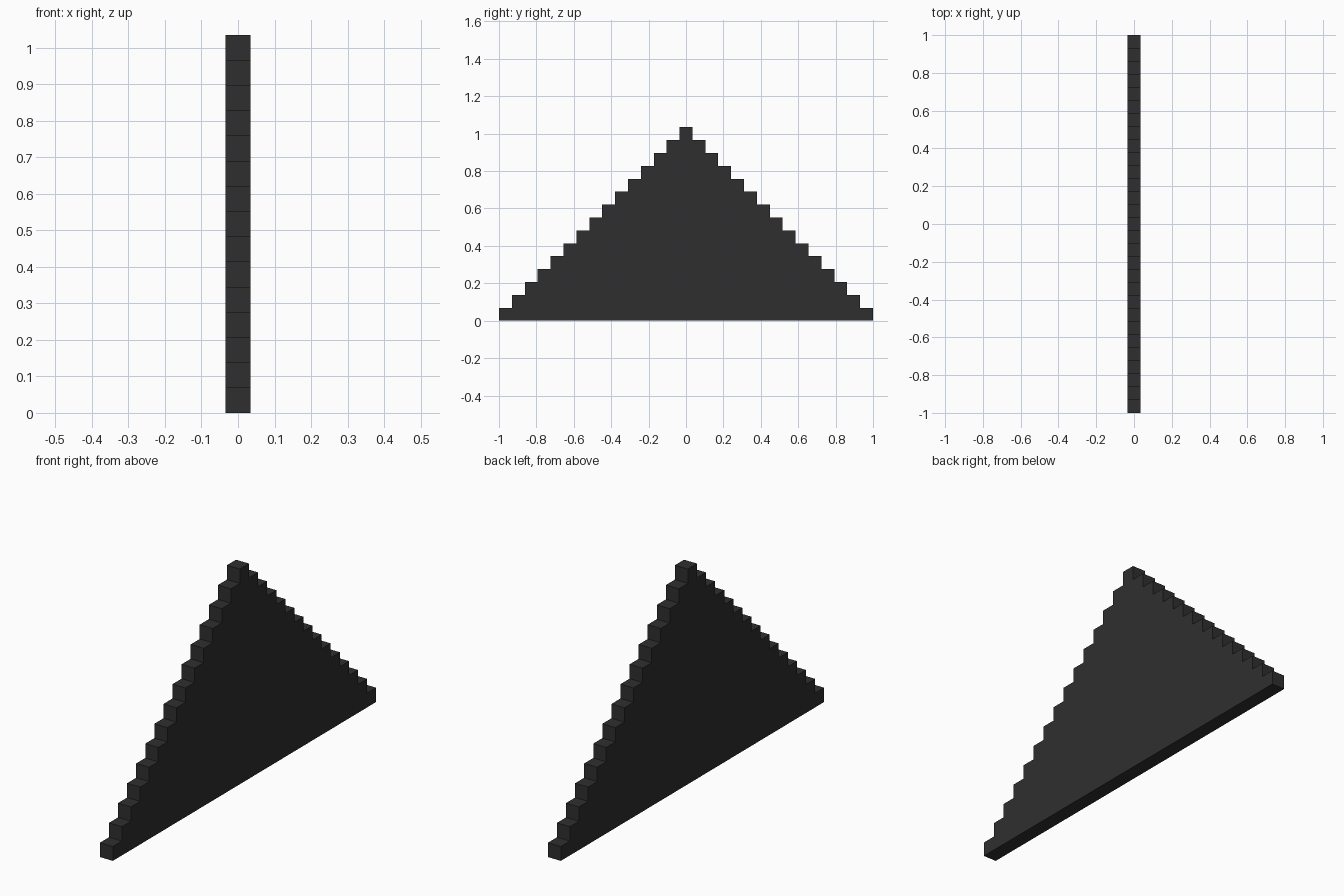
import bpy
import bmesh

if "Cube" in bpy.data.objects:
    bpy.data.objects.remove(bpy.data.objects["Cube"])

ROWS = 15
S = 2 / (2 * ROWS - 1)      # step size: 29 steps across the base

mat = bpy.data.materials.new("charcoal black")
mat.diffuse_color = (0.028, 0.028, 0.028, 1)
mat.use_nodes = True
mat.node_tree.nodes["Principled BSDF"].inputs["Base Color"].default_value = mat.diffuse_color

# Stepped outline: right half climbs to the peak, left half mirrors it
right = []
for i in range(ROWS):
    half = (ROWS - i - 0.5) * S
    right += [(half, i * S), (half, (i + 1) * S)]
outline = right + [(-y, z) for y, z in reversed(right)]

# Extrude the outline through one step of thickness
bm = bmesh.new()
face = bm.faces.new([bm.verts.new((-S / 2, y, z)) for y, z in outline])
ext = bmesh.ops.extrude_face_region(bm, geom=[face])
verts = [v for v in ext["geom"] if isinstance(v, bmesh.types.BMVert)]
bmesh.ops.translate(bm, verts=verts, vec=(S, 0, 0))

# Keep the closed shell with outward normals
if not face.is_valid or len(bm.faces) < len(outline) + 2:
    bm.faces.new([v for v in bm.verts if v.co.x < 0])
bmesh.ops.recalc_face_normals(bm, faces=bm.faces)

mesh = bpy.data.meshes.new("stepped_wall")
bm.to_mesh(mesh)
bm.free()
mesh.materials.append(mat)
wall = bpy.data.objects.new("stepped_wall", mesh)
bpy.context.collection.objects.link(wall)
